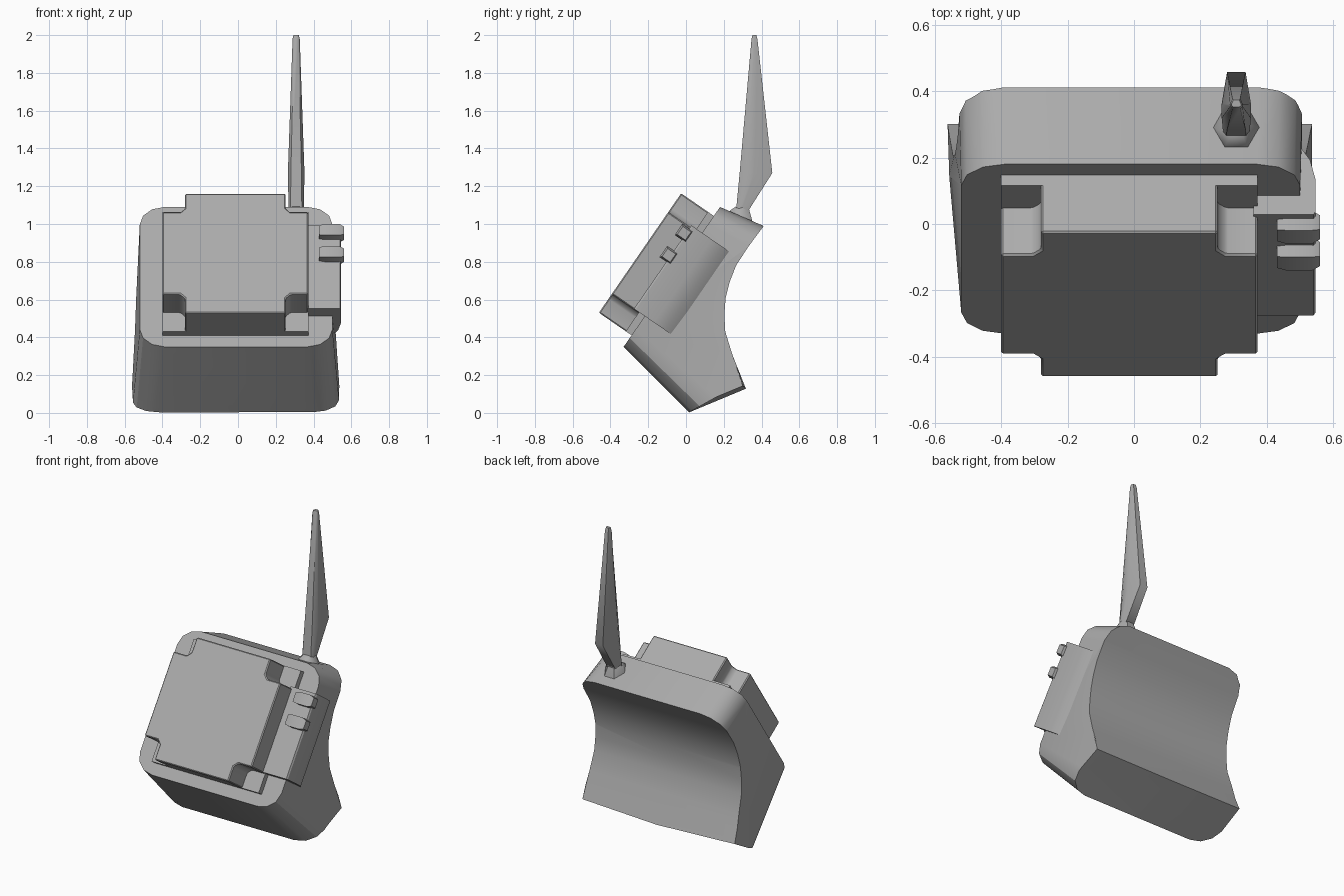
import bpy, bmesh
from math import sin, cos, pi
from mathutils import Vector

if "Cube" in bpy.data.objects:
    bpy.data.objects.remove(bpy.data.objects["Cube"])

grey = bpy.data.materials.new("mid_grey")
grey.diffuse_color = (0.41, 0.41, 0.41, 1)
grey.use_nodes = True
grey.node_tree.nodes["Principled BSDF"].inputs["Base Color"].default_value = grey.diffuse_color


def tilt(x, u, n):
    """Point on the slanted front: u runs up the face, n points out of it."""
    return Vector((x, 0.567 * u - 0.823 * n, 0.823 * u + 0.567 * n))


def loft(name, rings, bevel=0, smooth=30):
    """Skin closed rings of equal length and cap both ends."""
    bm = bmesh.new()
    vs = [[bm.verts.new(p) for p in r] for r in rings]
    k = len(rings[0])
    for a, b in zip(vs, vs[1:]):
        for i in range(k):
            j = (i + 1) % k
            bm.faces.new((a[i], a[j], b[j], b[i]))
    bm.faces.new(vs[0])
    bm.faces.new(vs[-1])
    bmesh.ops.recalc_face_normals(bm, faces=bm.faces)
    if bevel:
        bmesh.ops.bevel(bm, geom=bm.edges[:], offset=bevel, segments=1, affect='EDGES')
    me = bpy.data.meshes.new(name)
    bm.to_mesh(me)
    bm.free()
    me.materials.append(grey)
    ob = bpy.data.objects.new(name, me)
    bpy.context.collection.objects.link(ob)
    shade(ob, smooth)
    return ob


def shade(ob, angle):
    bpy.ops.object.select_all(action='DESELECT')
    ob.select_set(True)
    bpy.context.view_layer.objects.active = ob
    bpy.ops.object.shade_smooth_by_angle(angle=angle * pi / 180)


def slab(name, outline, n0, n1, bevel=0):
    """Prism standing on the slanted front, outline in (x, u)."""
    return loft(name, [[tilt(x, u, n) for x, u in outline] for n in (n0, n1)], bevel)


def rect(x0, x1, u0, u1):
    return [(x0, u0), (x1, u0), (x1, u1), (x0, u1)]


# body: rounded-corner sleeve flaring backwards
unit = []
rx, rt = 0.13, 0.125
for q, (sx, st) in enumerate([(1, 1), (-1, 1), (-1, 0), (1, 0)]):
    cx = sx * (0.51 - rx)
    ct = 1 - rt if st else rt
    for k in range(4):
        a = (q + k / 3) * pi / 2
        unit.append((cx + rx * cos(a), ct + rt * sin(a)))


def sleeve_ring(low, high, w_low, w_high):
    ring = []
    for x, t in unit:
        p = Vector(low).lerp(Vector(high), t)
        ring.append((-0.01 + x / 0.51 * (w_low + (w_high - w_low) * t), p.x, p.y))
    return ring


body = loft("body", [sleeve_ring((-0.33, 0.35), (0.18, 1.09), 0.51, 0.51),
                     sleeve_ring((0.35, -0.33), (0.64, 0.89), 0.575, 0.515)])

# concave back and slanted underside, kept by intersecting with a side profile;
# the lower back edge sweeps up slightly towards both sides
side = [(0.01, 0.0), (0.317, 0.128), (0.245, 0.31), (0.208, 0.43), (0.203, 0.52), (0.21, 0.61),
        (0.23, 0.69), (0.265, 0.78), (0.33, 0.88), (0.412, 0.99), (0.6, 1.25), (-1, 1.3), (-1, -0.39)]
swept = [side[0], (0.287, 0.155)] + side[2:]
cutter = loft("profile_cutter", [[(x, y, z) for y, z in s]
                                 for x, s in ((-1, swept), (-0.01, side), (1, swept))])
mod = body.modifiers.new("trim", 'BOOLEAN')
mod.operation = 'INTERSECT'
mod.solver = 'EXACT'
mod.object = cutter
bpy.context.view_layer.objects.active = body
bpy.ops.object.modifier_apply(modifier="trim")
bpy.data.objects.remove(cutter)
shade(body, 32)

# front plate: square base and a raised cross with cut corners
X0, X1, U0, U1, C, F = -0.40, 0.372, 0.175, 0.943, 0.12, 0.025
slab("plate_base", rect(X0, X1, U0, U1), 0.45, 0.508)
cross = []
for x, sx, u, su, flip in [(X0, 1, U0, 1, 0), (X1, -1, U0, 1, 1),
                           (X1, -1, U1, -1, 0), (X0, 1, U1, -1, 1)]:
    corner = [(x, u + su * C), (x + sx * (C - F), u + su * C),
              (x + sx * C, u + su * (C - F)), (x + sx * C, u)]
    cross += corner[::-1] if flip else corner
slab("raised_plate", cross, 0.47, 0.681, 0.006)

# control housing on the right, tapering towards the back
housing = [(0.36, 0.54), (0.54, 0.54), (0.546, 0.53), (0.546, 0.41),
           (0.53, 0.34), (0.495, 0.284), (0.36, 0.284)]
loft("control_housing", [[tilt(x, u, n) for x, n in housing] for u in (0.298, 0.834)])

# two push buttons
for i, u in enumerate((0.636, 0.778)):
    rings = [[tilt(x, u + a * s, 0.548 + b * s) for a, b in
              ((-1, -1), (1, -1), (1, 1), (-1, 1))]
             for x, s in ((0.43, 0.03), (0.46, 0.036), (0.535, 0.036), (0.56, 0.026))]
    loft(f"button_{i + 1}", rings)

# antenna collar: low six-sided cone leaning with the top face
collar = []
for r, y, z, slope in ((0.074, 0.29, 1.02, -0.43), (0.068, 0.291, 1.046, -0.42),
                       (0.04, 0.297, 1.088, -0.1)):
    collar.append([(0.308 + r * cos(a), y + r * sin(a), z + slope * r * sin(a))
                   for a in (k * pi / 3 for k in range(6))])
loft("antenna_collar", collar, smooth=50)

# antenna blade: eight-sided sections, widest near the bottom
blade = []
for z, y0, y1, w, wb in ((1.07, 0.265, 0.33, 0.04, 0.03), (1.27, 0.284, 0.457, 0.044, 0.028),
                         (1.98, 0.347, 0.378, 0.019, 0.012), (2.0, 0.352, 0.373, 0.014, 0.009)):
    d = y1 - y0
    half = [(wb, y0), (w, y0 + 0.2 * d), (w, y0 + 0.45 * d), (wb, y1)]
    blade.append([(0.308 + x, y, z) for x, y in half] +
                 [(0.308 - x, y, z) for x, y in half[::-1]])
loft("antenna_blade", blade, smooth=60)
